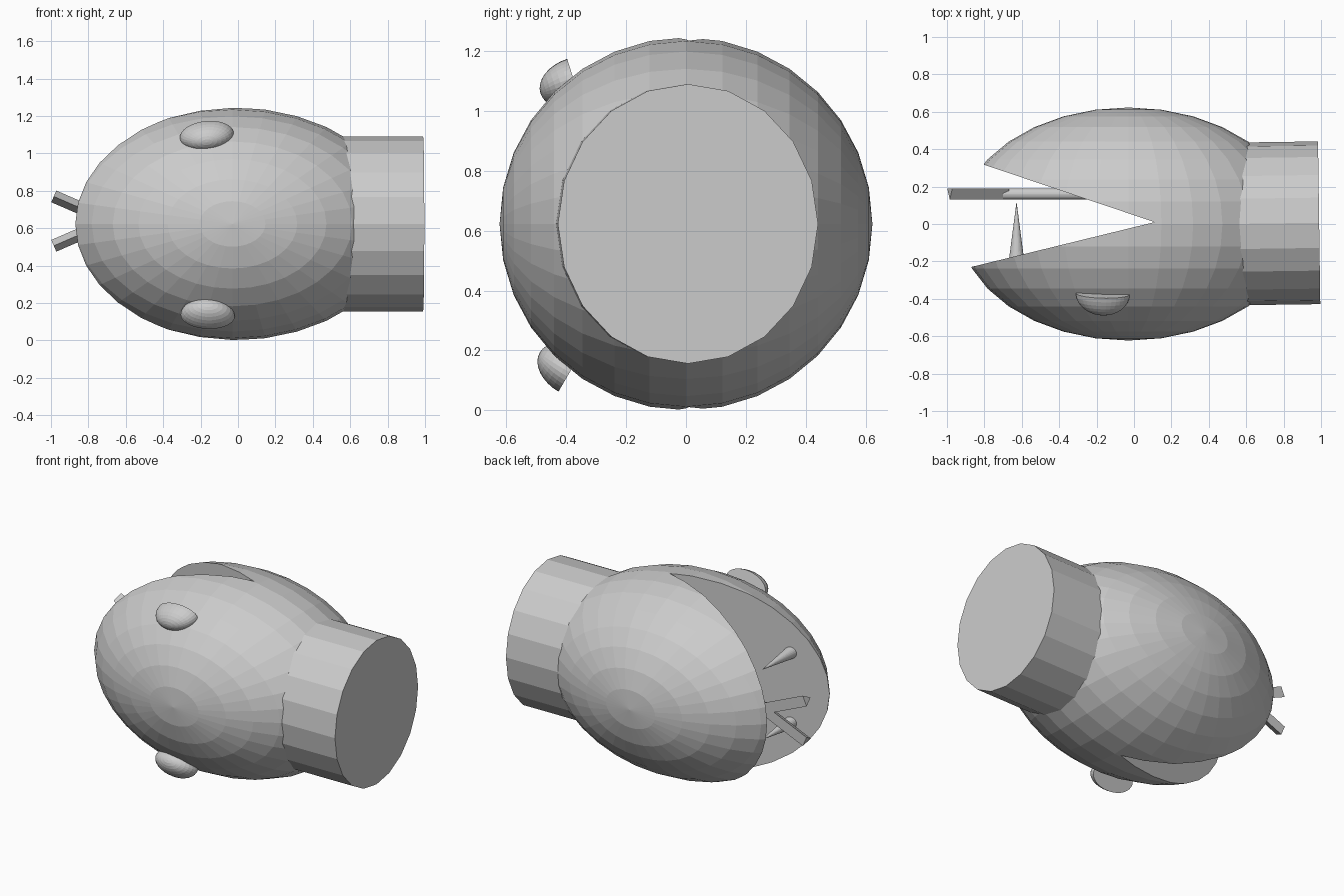
import bpy, bmesh, math
from mathutils import Matrix, Vector

if "Cube" in bpy.data.objects:
    bpy.data.objects.remove(bpy.data.objects["Cube"])

def R(deg, axis):
    return Matrix.Rotation(math.radians(deg), 4, axis)

def place(loc, rot=Matrix(), scale=(1, 1, 1)):
    return Matrix.Translation(loc) @ rot @ Matrix.Diagonal((*scale, 1))

def finish(bm, name):
    bmesh.ops.recalc_face_normals(bm, faces=bm.faces)
    me = bpy.data.meshes.new(name)
    bm.to_mesh(me)
    bm.free()
    ob = bpy.data.objects.new(name, me)
    bpy.context.collection.objects.link(ob)
    return ob

def sphere(name, matrix, half=False):
    bm = bmesh.new()
    bmesh.ops.create_uvsphere(bm, u_segments=32, v_segments=16, radius=1)
    if half:  # keep the +z dome with a flat base
        cut = bmesh.ops.bisect_plane(bm, geom=bm.verts[:] + bm.edges[:] + bm.faces[:],
                                     dist=1e-4, plane_co=(0, 0, 0), plane_no=(0, 0, 1), clear_inner=True)
        rim = [e for e in bm.edges if e.is_boundary]
        bmesh.ops.contextual_create(bm, geom=rim)
    bm.transform(matrix)
    return finish(bm, name)

def cone(name, sides, r1, r2, depth, matrix):
    # base at the local origin, pointing along local +z
    bm = bmesh.new()
    bmesh.ops.create_cone(bm, cap_ends=True, segments=sides, radius1=r1, radius2=r2, depth=depth,
                          matrix=Matrix.Translation((0, 0, depth / 2)))
    bm.transform(matrix)
    return finish(bm, name)

def prism(name, profile, offset):
    bm = bmesh.new()
    a = [bm.verts.new(p) for p in profile]
    b = [bm.verts.new(Vector(p) + Vector(offset)) for p in profile]
    bm.faces.new(a)
    bm.faces.new(b)
    for i in range(len(a)):
        j = (i + 1) % len(a)
        bm.faces.new((a[i], a[j], b[j], b[i]))
    return finish(bm, name)

# head: ellipsoid with poles along y, mouth wedge cut out
head = sphere("head", place((-0.03, 0, 0.623), R(90, 'X'), (0.905, 0.623, 0.623)))
wedge = prism("mouth_cutter", [(0.11, 0.01, -0.5), (-1.39, 0.515, -0.5), (-1.39, -0.357, -0.5)], (0, 0, 2.3))
mod = head.modifiers.new("mouth", 'BOOLEAN')
mod.operation, mod.solver, mod.object = 'DIFFERENCE', 'EXACT', wedge
bpy.context.view_layer.objects.active = head
head.select_set(True)
bpy.ops.object.modifier_apply(modifier="mouth")
bpy.data.objects.remove(wedge)

# neck, turned very slightly
cone("neck", 20, 1, 1, 0.54,
     place((0.45, -0.001, 0.623), R(0.8, 'Z') @ R(90, 'Y'), (0.467, 0.435, 1)))

# eyes: half ellipsoid domes
def eye(name, loc, out, roll, height):
    z = Vector(out).normalized()
    x = Vector((math.cos(roll), 0, math.sin(roll)))
    x = (x - z * x.dot(z)).normalized()
    y = z.cross(x)
    rot = Matrix((x, y, z)).transposed().to_4x4()
    sphere(name, place(loc, rot, (0.145, 0.082, height)), half=True)

eye("eye_upper", (-0.167, -0.372, 1.095), (0, -0.95, -0.3), 0.12, 0.12)
eye("eye_lower", (-0.162, -0.385, 0.133), (0, -0.86, 0.5), -0.06, 0.12)

# fangs on the lower jaw
for i, z in enumerate((0.85, 0.396)):
    cone(f"fang_{i + 1}", 24, 0.043, 0, 0.33, place((-0.628, -0.21, z), R(-90, 'X')))

# tongue shaft and triangular forks
cone("tongue", 24, 0.03, 0.03, 0.5, place((-0.7, 0.16, 0.638), R(90, 'Y')))
for name, s in (("tongue_fork_upper", 1), ("tongue_fork_lower", -1)):
    base = Vector((-0.68, 0, 0.638))
    side = Vector((0.396, 0, 0.918 * s)) * 0.034
    back, front = Vector((0, 0.19, 0)), Vector((0, 0.13, 0))
    prism(name, [base + side + back, base - side + back, base + front], (-0.305, 0, 0.132 * s))
